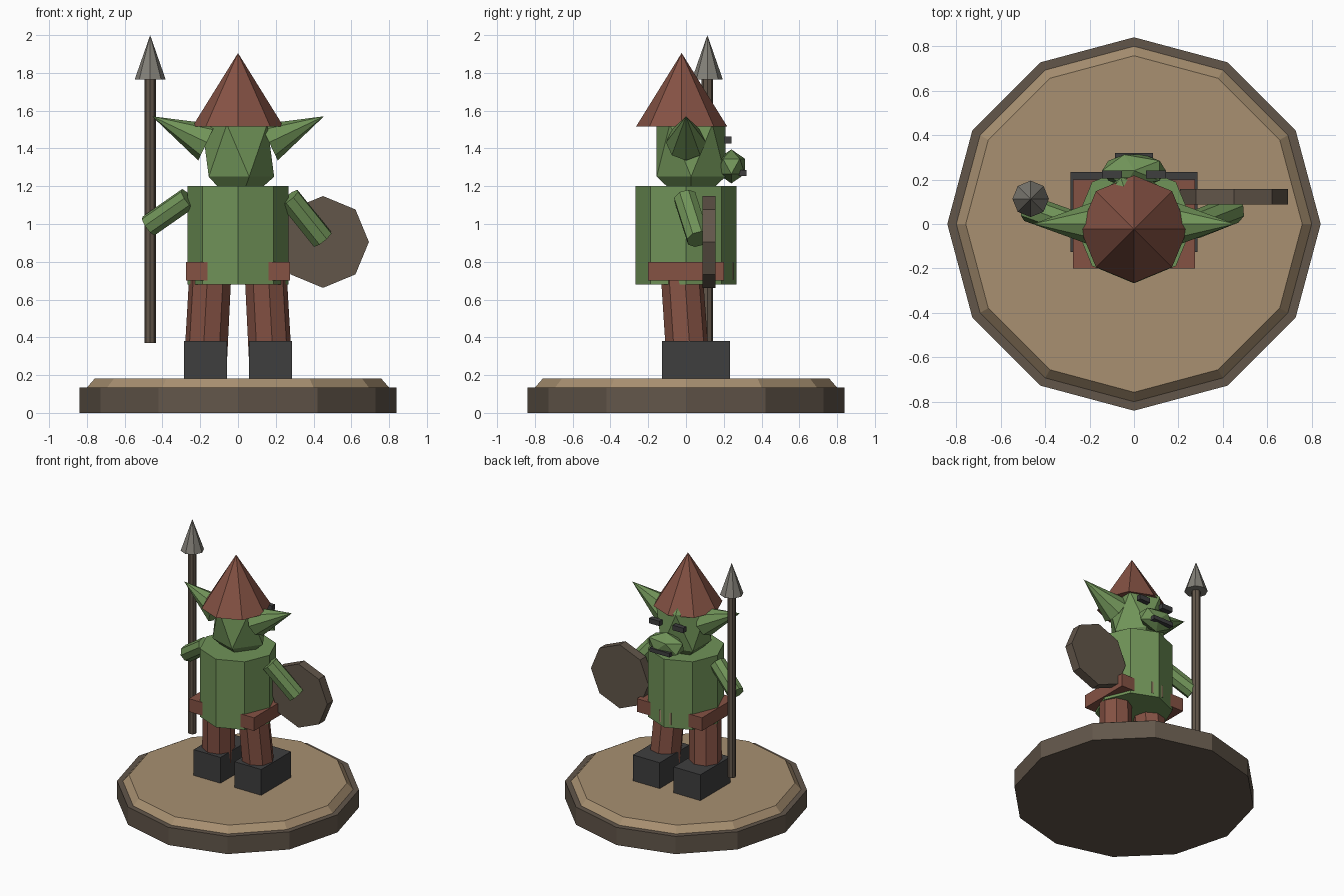
import bpy
import bmesh
from mathutils import Matrix, Vector

cube = bpy.data.objects.get("Cube")
if cube:
    bpy.data.objects.remove(cube, do_unlink=True)


def linear(c):
    c /= 255
    return c / 12.92 if c <= 0.04045 else ((c + 0.055) / 1.055) ** 2.4


def material(name, r, g, b):
    m = bpy.data.materials.new(name)
    m.use_nodes = True
    colour = (linear(r), linear(g), linear(b), 1)
    m.diffuse_color = colour
    m.node_tree.nodes["Principled BSDF"].inputs["Base Color"].default_value = colour
    return m


GREEN = material("green skin", 112, 147, 88)
RED = material("red brown cloth", 133, 82, 68)
TAN = material("tan ground", 168, 144, 113)
WOOD = material("dark wood", 98, 86, 74)
METAL = material("grey metal", 130, 127, 119)
BLACK = material("black leather", 62, 62, 63)


def finish(name, bm, mat):
    mesh = bpy.data.meshes.new(name)
    bmesh.ops.recalc_face_normals(bm, faces=bm.faces[:])
    bm.to_mesh(mesh)
    bm.free()
    mesh.materials.append(mat)
    obj = bpy.data.objects.new(name, mesh)
    bpy.context.collection.objects.link(obj)
    return obj


def tube(name, start, end, r1, r2, mat, sides=8):
    """Faceted cylinder or cone running from start to end."""
    a, b = Vector(start), Vector(end)
    axis = b - a
    turn = Matrix.Identity(4)
    if abs(axis.x) + abs(axis.y) > 1e-6:
        turn = axis.to_track_quat('Z', 'Y').to_matrix().to_4x4()
    bm = bmesh.new()
    bmesh.ops.create_cone(bm, cap_ends=True, segments=sides, radius1=r1, radius2=r2,
                          depth=axis.length,
                          matrix=Matrix.Translation((a + b) / 2) @ turn)
    bmesh.ops.remove_doubles(bm, verts=bm.verts[:], dist=1e-5)
    return finish(name, bm, mat)


def box(name, centre, size, mat):
    bm = bmesh.new()
    bmesh.ops.create_cube(bm, size=1,
                          matrix=Matrix.Translation(centre) @ Matrix.Diagonal((*size, 1)))
    return finish(name, bm, mat)


def ball(name, centre, radii, mat):
    """Twenty-sided ball, half turned about z."""
    rx, ry, rz = radii
    bm = bmesh.new()
    bmesh.ops.create_icosphere(bm, subdivisions=1, radius=1,
                               matrix=Matrix.Translation(centre) @ Matrix.Diagonal((-rx, -ry, rz, 1)))
    return finish(name, bm, mat)


# Round stand
tube("stand_rim", (0, 0, 0), (0, 0, 0.135), 0.84, 0.84, WOOD, 12)
tube("stand_top", (0, 0, 0.13), (0, 0, 0.183), 0.804, 0.757, TAN, 12)

# Torso, belt and buckle
tube("torso", (0, 0, 0.68), (0, 0, 1.2), 0.267, 0.267, GREEN)
box("belt", (0, 0, 0.75), (0.55, 0.4, 0.1), RED)
box("buckle", (0, 0.227, 0.75), (0.1, 0.05, 0.09), TAN)

# Head, muzzle and hat
ball("head", (0, 0.027, 1.389), (0.214, 0.214, 0.31), GREEN)
ball("muzzle", (0, 0.24, 1.305), (0.16, 0.085, 0.09), GREEN)
box("mouth", (0, 0.3, 1.27), (0.17, 0.038, 0.03), BLACK)
tube("hat", (0, -0.023, 1.515), (0, -0.023, 1.905), 0.242, 0, RED)

# Paired parts
for side, s in (("left", 1), ("right", -1)):
    box(side + "_boot", (s * 0.172, 0.053, 0.28), (0.226, 0.36, 0.2), BLACK)
    tube(side + "_leg", (s * 0.17, 0.008, 0.3), (s * 0.147, -0.022, 0.73), 0.114, 0.112, RED)
    tube(side + "_ear", (s * 0.165, 0, 1.432), (s * 0.455, 0, 1.57), 0.106, 0, GREEN)
    box(side + "_eye", (s * 0.1, 0.222, 1.445), (0.09, 0.036, 0.038), BLACK)

# Arms
tube("left_arm", (0.27, -0.005, 1.14), (0.447, 0.065, 0.92), 0.063, 0.063, GREEN)
tube("right_arm", (-0.265, -0.005, 1.135), (-0.473, 0.07, 0.99), 0.06, 0.06, GREEN)

# Shield
tube("shield", (0.45, 0.087, 0.905), (0.45, 0.157, 0.905), 0.243, 0.243, WOOD)

# Spear
tube("spear_shaft", (-0.465, 0.113, 0.37), (-0.465, 0.113, 1.79), 0.03, 0.03, WOOD)
tube("spear_head", (-0.465, 0.113, 1.765), (-0.465, 0.113, 2.0), 0.082, 0, METAL)
